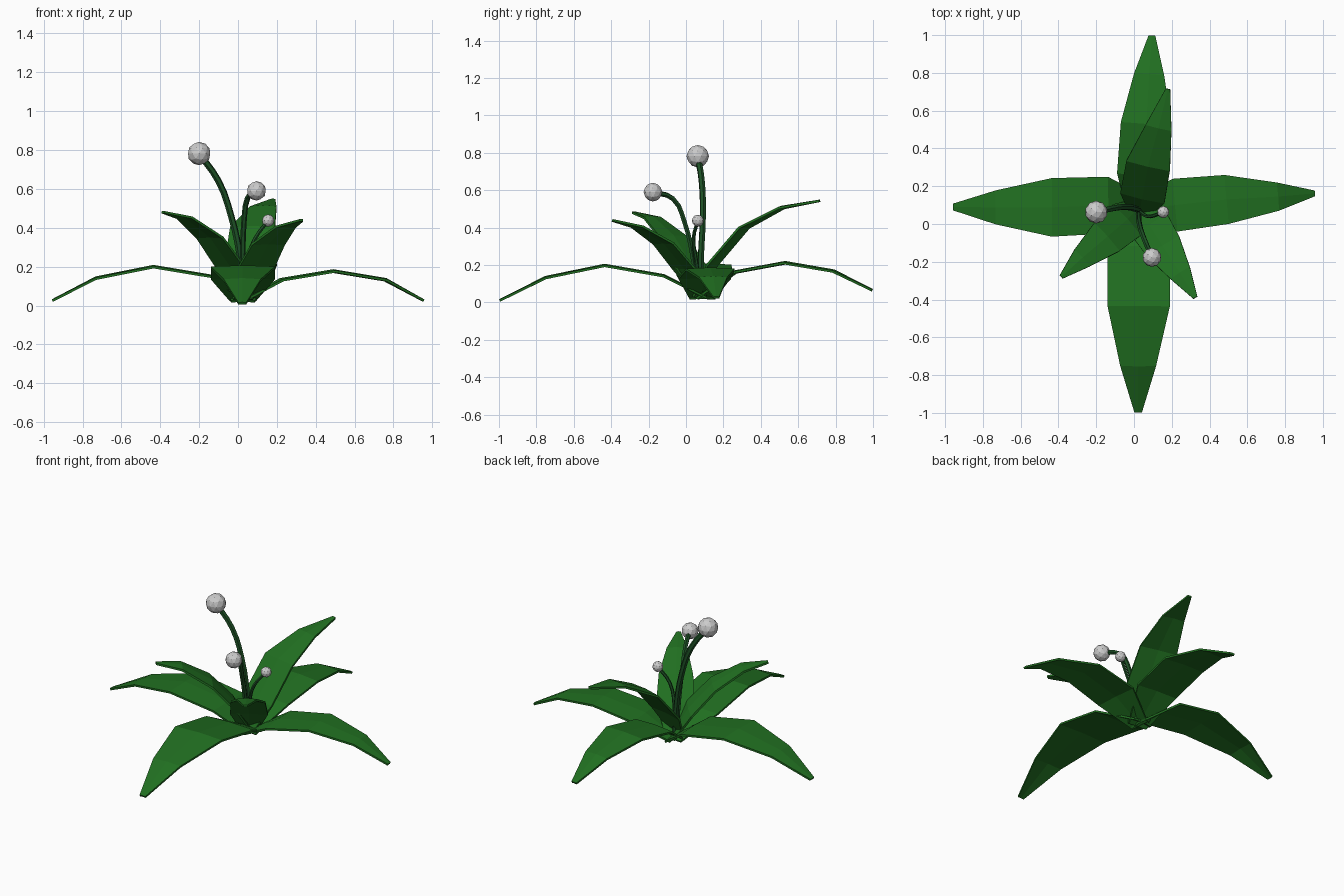
import bpy, bmesh
from mathutils import Vector

if "Cube" in bpy.data.objects:
    bpy.data.objects.remove(bpy.data.objects["Cube"])


def material(name, color):
    m = bpy.data.materials.new(name)
    m.diffuse_color = color
    m.use_nodes = True
    m.node_tree.nodes["Principled BSDF"].inputs["Base Color"].default_value = m.diffuse_color
    return m


leaf_green = material("leaf_green", (0.015, 0.16, 0.015, 1))
stem_green = material("stem_green", (0.012, 0.08, 0.018, 1))


def add_object(name, bm, mat=None):
    bmesh.ops.recalc_face_normals(bm, faces=bm.faces[:])
    me = bpy.data.meshes.new(name)
    bm.to_mesh(me)
    bm.free()
    ob = bpy.data.objects.new(name, me)
    bpy.context.collection.objects.link(ob)
    if mat:
        me.materials.append(mat)
    return ob


def loft(bm, rings):
    # Closed tube through rings of vertices, capped at both ends
    rings = [[bm.verts.new(p) for p in r] for r in rings]
    n = len(rings[0])
    for a, b in zip(rings, rings[1:]):
        for i in range(n):
            j = (i + 1) % n
            bm.faces.new((a[i], a[j], b[j], b[i]))
    bm.faces.new(rings[0])
    bm.faces.new(rings[-1])


def leaf(name, path, widths, thick=0.006):
    # Thin folded blade: three points across on top and bottom
    pts = [Vector(p) for p in path]
    flat = pts[-1] - pts[0]
    side = Vector((-flat.y, flat.x, 0)).normalized()
    rings = []
    for i, (p, w) in enumerate(zip(pts, widths)):
        t = (pts[min(i + 1, len(pts) - 1)] - pts[max(i - 1, 0)]).normalized()
        up = t.cross(side).normalized()
        s, u = side * w, up * thick
        crease = up * min(0.006, w * 0.1)
        rings.append([p - s - u, p - u + crease, p + s - u,
                      p + s + u, p + u + crease, p - s + u])
    bm = bmesh.new()
    loft(bm, rings)
    return add_object(name, bm, leaf_green)


# Four drooping outer leaves
leaf("outer_leaf_right", [(0.02, 0.08, 0.02), (0.22, 0.10, 0.13), (0.49, 0.13, 0.175),
     (0.76, 0.145, 0.13), (0.955, 0.162, 0.025)], [0.06, 0.14, 0.13, 0.075, 0.015])
leaf("outer_leaf_left", [(0.04, 0.09, 0.02), (-0.14, 0.10, 0.148), (-0.435, 0.088, 0.197),
     (-0.73, 0.088, 0.138), (-0.955, 0.09, 0.025)], [0.065, 0.15, 0.155, 0.09, 0.018])
leaf("outer_leaf_front", [(0.025, 0.11, 0.025), (0.025, -0.12, 0.14), (0.025, -0.435, 0.195),
     (0.022, -0.75, 0.13), (0.022, -0.995, 0.01)], [0.065, 0.165, 0.165, 0.095, 0.02])
leaf("outer_leaf_back", [(0.025, 0.06, 0.02), (0.045, 0.26, 0.16), (0.065, 0.53, 0.21),
     (0.08, 0.79, 0.165), (0.095, 0.995, 0.065)], [0.06, 0.135, 0.135, 0.08, 0.018])

# Three upright inner leaves
leaf("inner_leaf_back", [(0.025, 0.05, 0.03), (0.045, 0.14, 0.2), (0.075, 0.31, 0.40),
     (0.13, 0.51, 0.505), (0.18, 0.715, 0.543)], [0.05, 0.12, 0.118, 0.07, 0.012])
leaf("inner_leaf_left", [(0.03, 0.09, 0.03), (-0.04, 0.02, 0.2), (-0.145, -0.07, 0.35),
     (-0.275, -0.18, 0.452), (-0.385, -0.28, 0.48)], [0.05, 0.11, 0.10, 0.06, 0.012])
leaf("inner_leaf_right", [(0.025, 0.08, 0.03), (0.085, -0.01, 0.18), (0.155, -0.12, 0.315),
     (0.245, -0.26, 0.405), (0.325, -0.39, 0.438)], [0.05, 0.11, 0.10, 0.06, 0.012])


def stem(name, path, radius):
    cu = bpy.data.curves.new(name, 'CURVE')
    cu.dimensions = '3D'
    cu.bevel_depth = radius
    cu.bevel_resolution = 1
    cu.resolution_u = 3
    cu.use_fill_caps = True
    sp = cu.splines.new('BEZIER')
    sp.bezier_points.add(len(path) - 1)
    for bp, p in zip(sp.bezier_points, path):
        bp.co = p
        bp.handle_left_type = bp.handle_right_type = 'AUTO'
    sp.use_smooth = False
    cu.materials.append(stem_green)
    ob = bpy.data.objects.new(name, cu)
    bpy.context.collection.objects.link(ob)
    return ob


def ball(name, centre, radius):
    bm = bmesh.new()
    bmesh.ops.create_icosphere(bm, subdivisions=2, radius=radius)
    bmesh.ops.translate(bm, verts=bm.verts[:], vec=centre)
    return add_object(name, bm)


# Curved stems, each ending in a faceted grey ball
flowers = [
    ("tall", [(0.025, 0.075, 0.05), (0.01, 0.08, 0.25), (-0.035, 0.09, 0.46),
              (-0.1, 0.085, 0.64), (-0.2, 0.063, 0.782)], 0.017, 0.06),
    ("middle", [(0.025, 0.06, 0.05), (0.025, 0.035, 0.25), (0.03, -0.005, 0.42),
                (0.05, -0.07, 0.555), (0.095, -0.177, 0.59)], 0.014, 0.05),
    ("short", [(0.03, 0.075, 0.05), (0.045, 0.055, 0.22), (0.085, 0.04, 0.34),
               (0.155, 0.063, 0.437)], 0.010, 0.032),
]
for label, path, r_stem, r_ball in flowers:
    stem(label + "_stem", path, r_stem)
    ball(label + "_bud", path[-1], r_ball)
